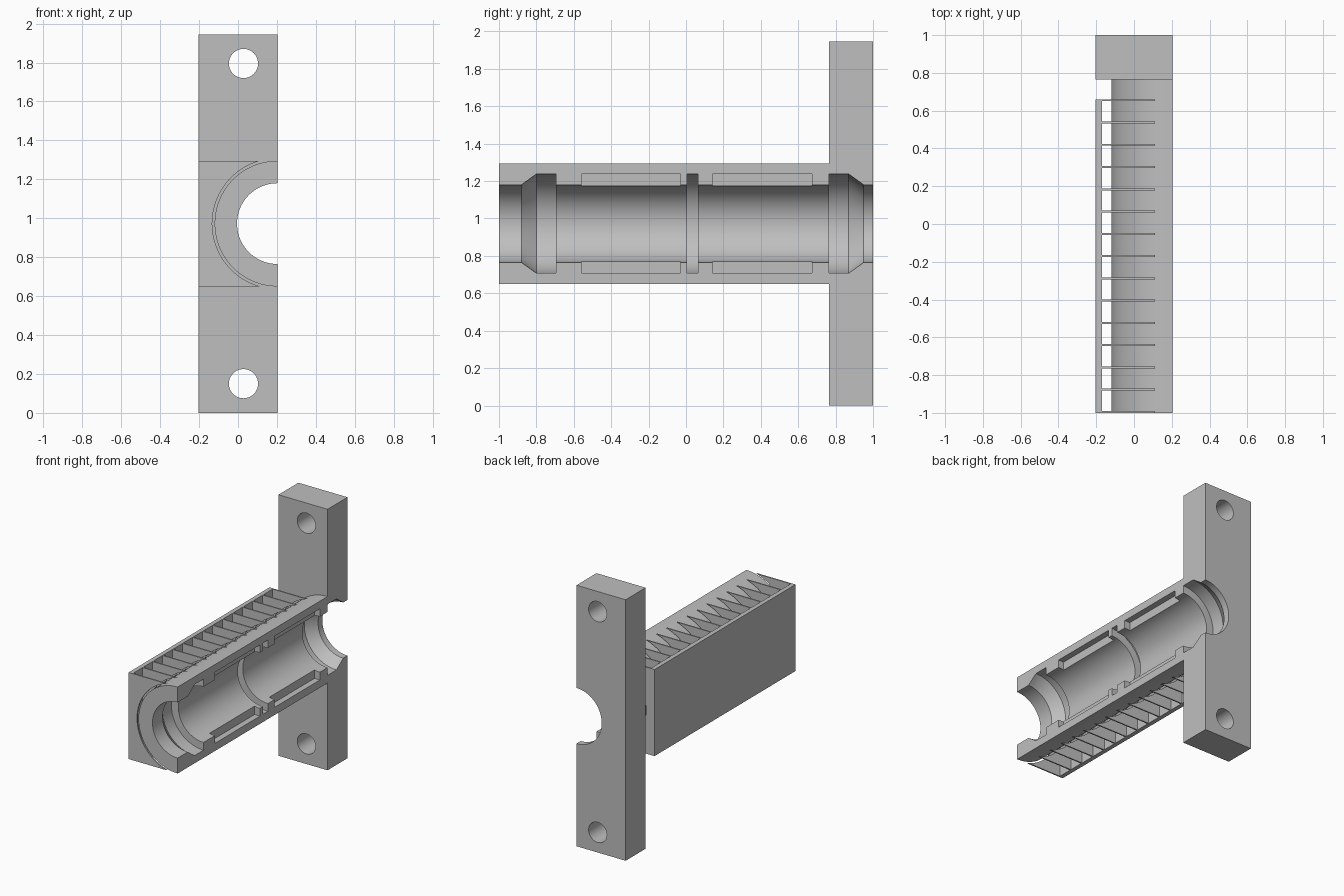
import bpy, bmesh, math

if "Cube" in bpy.data.objects:
    bpy.data.objects.remove(bpy.data.objects["Cube"])

grey = bpy.data.materials.new("mid grey")
grey.diffuse_color = (0.52, 0.52, 0.52, 1)
grey.use_nodes = True
grey.node_tree.nodes["Principled BSDF"].inputs["Base Color"].default_value = grey.diffuse_color

HX = 0.2025            # half width; the section plane is x = HX
AZ = 0.9725            # height of the bore axis
R_OUT, R_BORE, R_GROOVE, R_FIN = 0.3225, 0.2075, 0.265, 0.335
Z0, Z1 = AZ - R_OUT, AZ + R_OUT
BLOCK_Y = 0.765


def finish(name, bm):
    bmesh.ops.recalc_face_normals(bm, faces=bm.faces)
    me = bpy.data.meshes.new(name)
    bm.to_mesh(me)
    bm.free()
    me.materials.append(grey)
    ob = bpy.data.objects.new(name, me)
    bpy.context.collection.objects.link(ob)
    return ob


def loft(name, rings):
    """Closed solid through matching rings of points."""
    bm = bmesh.new()
    vs = [[bm.verts.new(p) for p in ring] for ring in rings]
    n = len(vs[0])
    bm.faces.new(vs[0])
    bm.faces.new(vs[-1])
    for a, b in zip(vs, vs[1:]):
        for i in range(n):
            j = (i + 1) % n
            bm.faces.new((a[i], a[j], b[j], b[i]))
    return finish(name, bm)


def prism(name, pts, y0, y1):
    return loft(name, [[(x, y, z) for x, z in pts] for y in (y0, y1)])


def arc(cx, cz, r, a0, a1, n):
    return [(cx + r * math.cos(a0 + (a1 - a0) * i / n),
             cz + r * math.sin(a0 + (a1 - a0) * i / n)) for i in range(n + 1)]


def rect(x0, x1, z0, z1):
    return [(x0, z0), (x1, z0), (x1, z1), (x0, z1)]


def boolean(target, tool, op):
    mod = target.modifiers.new(op.lower(), 'BOOLEAN')
    mod.operation, mod.object, mod.solver = op, tool, 'EXACT'
    bpy.context.view_layer.objects.active = target
    bpy.ops.object.modifier_apply(modifier=mod.name)
    bpy.data.objects.remove(tool, do_unlink=True)


# Half tube joined to the mounting block
body = prism("half_tube_and_mounting_block", rect(-HX, HX, 0, 1.945), BLOCK_Y, 1)
half = arc(HX, AZ, R_OUT, math.pi / 2, 1.5 * math.pi, 48)
boolean(body, prism("half_tube", half, -1, 0.88), 'UNION')

# Stepped bore with tapered end pockets and a middle groove
stations = [(-1.1, R_BORE), (-0.88, R_BORE), (-0.80, R_GROOVE), (-0.695, R_GROOVE),
            (-0.695, R_BORE), (0.005, R_BORE), (0.005, R_GROOVE), (0.063, R_GROOVE),
            (0.063, R_BORE), (BLOCK_Y, R_BORE), (BLOCK_Y, R_GROOVE),
            (0.87, R_GROOVE), (0.95, R_BORE), (1.1, R_BORE)]
rings = [[(x, y, z) for x, z in arc(HX, AZ, r, 0, 2 * math.pi, 96)[:-1]]
         for y, r in stations]
boolean(body, loft("bore_cutter", rings), 'DIFFERENCE')

# Long pockets along both edges of the bore
for y0, y1 in ((-0.56, -0.03), (0.143, 0.675)):
    for s in (-1, 1):
        za, zb = sorted((AZ + s * 0.17, AZ + s * R_GROOVE))
        boolean(body, prism("pocket_cutter", rect(HX - 0.045, HX + 0.1, za, zb), y0, y1),
                'DIFFERENCE')

# Bolt holes
for z in (0.15, 1.795):
    hole = arc(0.028, z, 0.075, 0, 2 * math.pi, 40)[:-1]
    boolean(body, prism("hole_cutter", hole, 0.7, 1.1), 'DIFFERENCE')

# Back plate with thin ribs that clear the tube
PLATE_X = -0.17
plate = prism("back_plate", rect(-HX, PLATE_X, Z0, Z1), -1, 0.66)
a = math.asin(R_OUT / R_FIN)
rib = [(PLATE_X, Z1)] + arc(HX, AZ, R_FIN, math.pi - a, math.pi + a, 40) + [(PLATE_X, Z0)]
parts = [body, plate]
for i in range(15):
    y = -1 + i * 1.65 / 14
    parts.append(prism(f"rib_{i + 1}", rib, y, y + 0.01))

# Smooth the round walls, keep the edges crisp
bpy.ops.object.select_all(action='DESELECT')
for ob in parts:
    ob.select_set(True)
bpy.context.view_layer.objects.active = body
bpy.ops.object.shade_smooth_by_angle(angle=math.radians(25))
